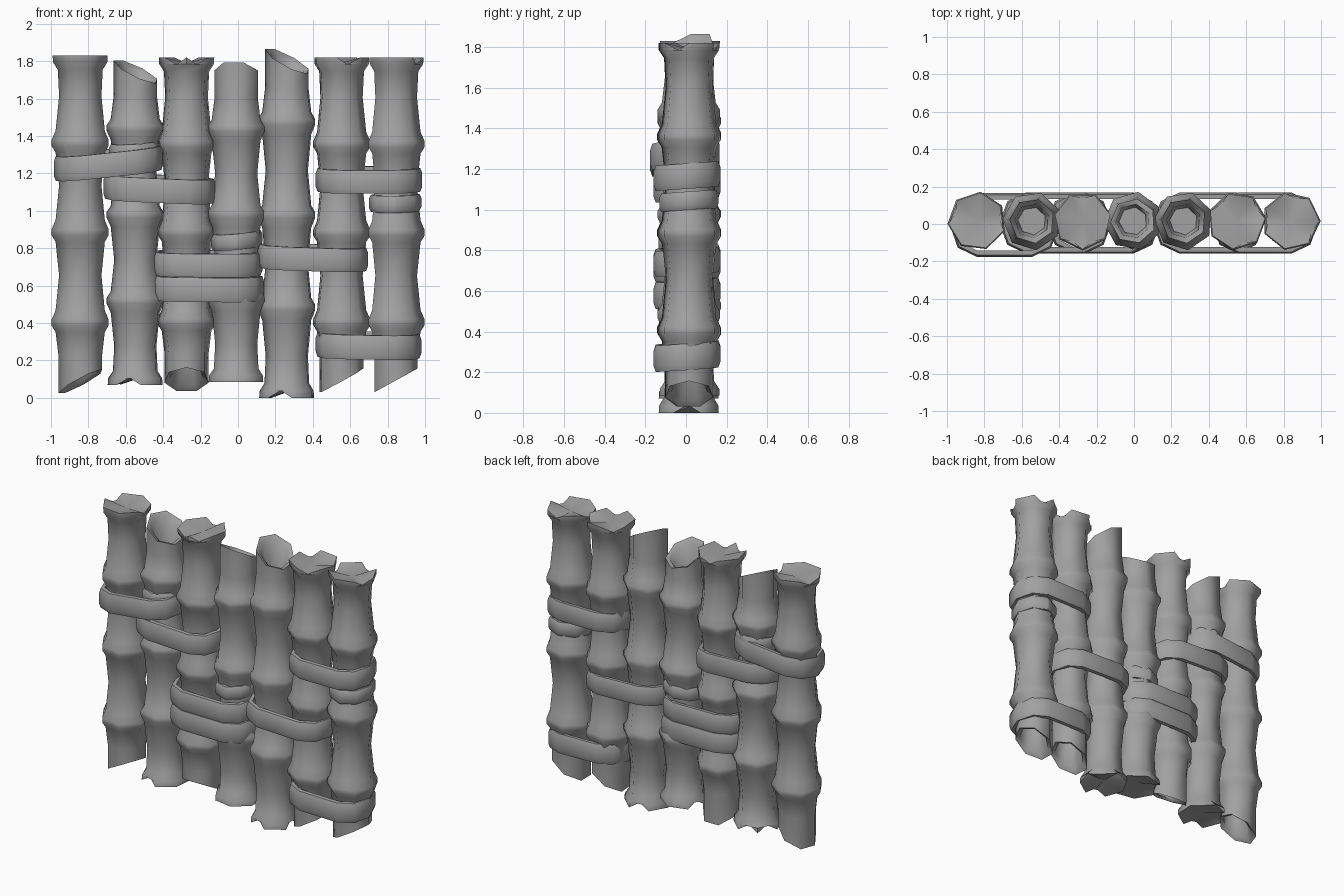
import bpy, bmesh
from math import sin, cos, pi, radians
from mathutils import Matrix

if "Cube" in bpy.data.objects:
    bpy.data.objects.remove(bpy.data.objects["Cube"])

SIDES = 7
LENGTH = 1.79

# dark grey surface
GREY = bpy.data.materials.new("dark_grey")
GREY.diffuse_color = (0.36, 0.36, 0.36, 1)
GREY.use_nodes = True
GREY.node_tree.nodes["Principled BSDF"].inputs["Base Color"].default_value = GREY.diffuse_color


def finish(bm, name, angle):
    bmesh.ops.recalc_face_normals(bm, faces=bm.faces)
    me = bpy.data.meshes.new(name)
    bm.to_mesh(me)
    bm.free()
    me.materials.append(GREY)
    ob = bpy.data.objects.new(name, me)
    bpy.context.collection.objects.link(ob)
    bpy.ops.object.select_all(action='DESELECT')
    ob.select_set(True)
    bpy.context.view_layer.objects.active = ob
    bpy.ops.object.shade_smooth_by_angle(angle=radians(angle))
    return ob


def bridge(bm, a, b):
    n = len(a)
    for i in range(n):
        bm.faces.new((a[i], a[(i + 1) % n], b[(i + 1) % n], b[i]))


def pole(name, x, zlo, zhi, rot, flip=False, splits=(0, 4)):
    """Bamboo pole: split flared rim at one end, slanted hollow cut at the other."""
    bm = bmesh.new()
    rings = []

    def ring(r, z, slope=0.0):
        vs = []
        for i in range(SIDES):
            a = 2 * pi * i / SIDES
            vs.append(bm.verts.new((r * cos(a), r * sin(a), z + slope * r * cos(a))))
        rings.append(vs)
        return vs

    # cavity floor, cavity wall, slanted lip
    floor = ring(0.075, 0.24)
    ring(0.092, 0.075, 0.55)
    ring(0.121, 0.056, 0.55)
    # stem with three swollen nodes
    ring(0.121, 0.20)
    for zn in (0.37, 0.85, 1.325):
        ring(0.136, zn - 0.05)
        ring(0.158, zn - 0.015)
        ring(0.158, zn + 0.015)
        ring(0.136, zn + 0.065)
        ring(0.117, zn + 0.25)
    ring(0.124, 1.715)
    ring(0.150, 1.755)
    for a, b in zip(rings, rings[1:]):
        bridge(bm, a, b)
    bm.faces.new(floor)
    # flared rim edge with V-shaped splits, closed by a shallow dish
    neck = rings[-1]
    rim = ring(0.152, LENGTH)
    tip = bm.verts.new((0, 0, LENGTH - 0.03))
    for i in range(SIDES):
        j = (i + 1) % SIDES
        edge = [rim[i], rim[j]]
        if i in splits:
            co = (rim[i].co + rim[j].co) * 0.45
            co.z = LENGTH - 0.038
            edge.insert(1, bm.verts.new(co))
        mid = edge[1]
        if len(edge) == 3:
            bm.faces.new((neck[i], neck[j], mid))
            bm.faces.new((neck[i], mid, rim[i]))
            bm.faces.new((neck[j], rim[j], mid))
        else:
            bm.faces.new((neck[i], neck[j], rim[j], rim[i]))
        for a, b in zip(edge, edge[1:]):
            bm.faces.new((a, b, tip))
    # place between the two heights
    m = Matrix.Translation((0, 0, -LENGTH / 2))
    if flip:
        m = Matrix.Rotation(pi, 4, 'Y') @ m
    s = (zhi - zlo) / LENGTH
    m = (Matrix.Translation((x, 0.016, (zlo + zhi) / 2)) @ Matrix.Rotation(radians(rot), 4, 'Z')
         @ Matrix.Diagonal((1, 1, s, 1)) @ m)
    bm.transform(m)
    return finish(bm, name, 62)


def strap(name, xl, xr, zl, zr, h, rx=0.145, ry=0.164, yc=0.005):
    """Flat lashing looped round the poles; xl..xr are its outer ends."""
    bm = bmesh.new()
    x0, x1 = xl + rx, xr - rx
    prof = [(-0.035, -0.5), (-0.01, -0.5), (0, -0.28), (0, 0.28), (-0.01, 0.5), (-0.035, 0.5)]
    loops = []
    for k in range(10):
        cx, a = (x1, -pi / 2 + k * pi / 4) if k < 5 else (x0, pi / 2 + (k - 5) * pi / 4)
        vs = []
        for off, hz in prof:
            px = cx + (rx + off) * cos(a)
            py = (ry + off) * sin(a)
            z = zl + (zr - zl) * (px - xl) / (xr - xl) + 0.07 * py
            vs.append(bm.verts.new((px, yc + py, z + hz * h)))
        loops.append(vs)
    for k in range(10):
        bridge(bm, loops[k], loops[(k + 1) % 10])
    return finish(bm, name, 50)


# seven upright poles
pole("pole_1", -0.84, 0.03, 1.83, -20, False, (0, 3))
pole("pole_2", -0.545, 0.07, 1.80, 150, True, (1, 3, 4))
pole("pole_3", -0.275, 0.04, 1.82, -90, False, (0, 3, 6))
pole("pole_4", -0.005, 0.085, 1.79, -100, True, (5,))
pole("pole_5", 0.265, 0.0, 1.86, 150, True, (1, 4, 6))
pole("pole_6", 0.55, 0.035, 1.82, 5, False, (0, 2, 5))
pole("pole_7", 0.84, 0.035, 1.82, 0, False, (1, 3, 6))

# lashings that join neighbouring pairs
strap("strap_1_2", -0.985, -0.40, 1.225, 1.285, 0.13, ry=0.171, yc=-0.005)
strap("strap_2_3", -0.72, -0.12, 1.13, 1.105, 0.13)
strap("strap_6_7_upper", 0.415, 0.985, 1.165, 1.165, 0.125)
strap("strap_5_6", 0.10, 0.695, 0.76, 0.74, 0.125)
strap("strap_3_4_upper", -0.465, 0.13, 0.72, 0.715, 0.125)
strap("strap_3_4_lower", -0.465, 0.14, 0.59, 0.585, 0.13)
strap("strap_6_7_lower", 0.415, 0.98, 0.285, 0.275, 0.13)

# lashings round one pole only
strap("wrap_pole_2", -0.69, -0.41, 1.31, 1.33, 0.09, rx=0.135, ry=0.145, yc=0.014)
strap("wrap_pole_4", -0.145, 0.13, 0.83, 0.855, 0.085, rx=0.135, ry=0.145, yc=0.010)
strap("wrap_pole_7", 0.70, 0.98, 1.04, 1.045, 0.09, rx=0.135, ry=0.145, yc=0.014)
